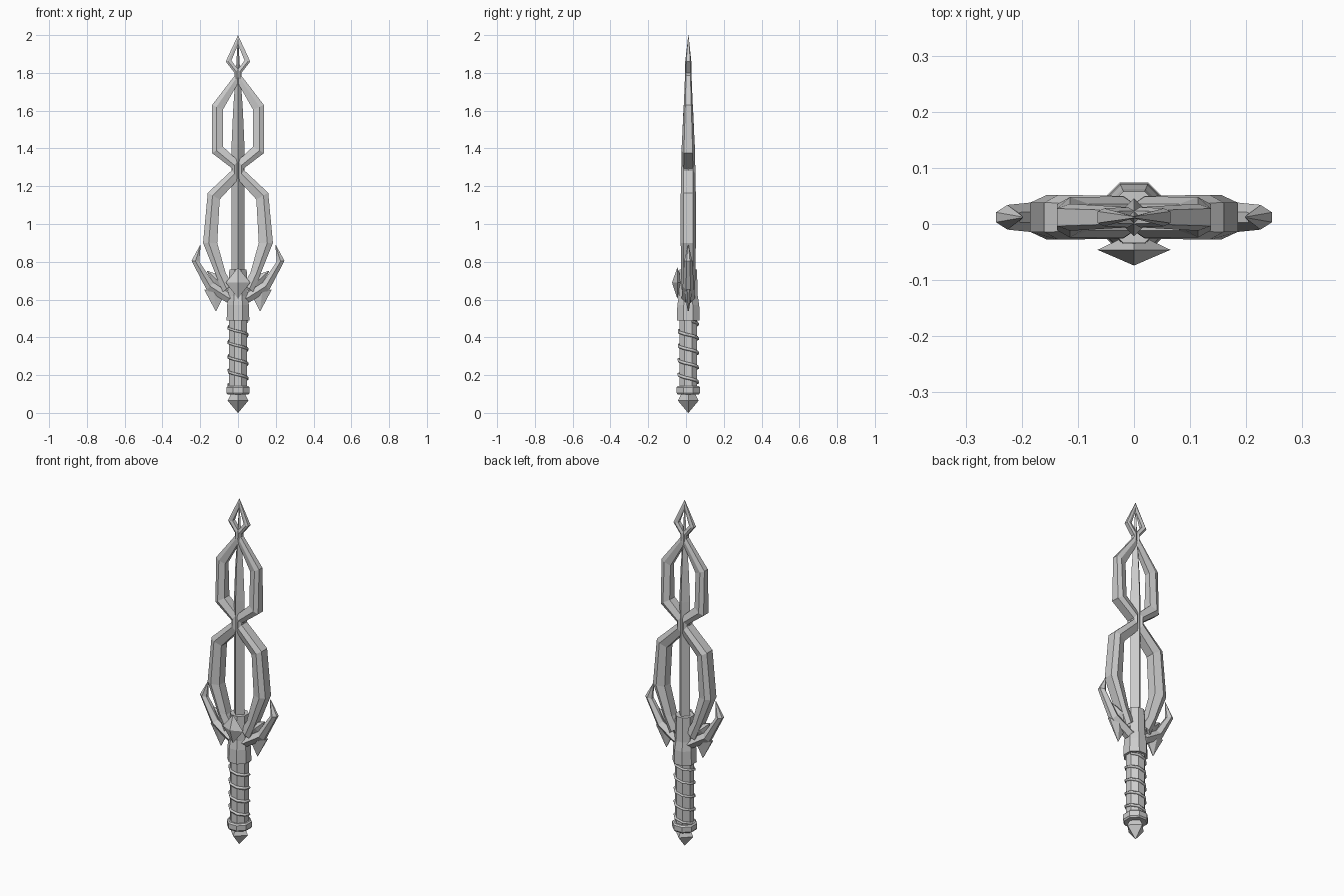
import bpy, bmesh, math

if "Cube" in bpy.data.objects:
    bpy.data.objects.remove(bpy.data.objects["Cube"])

YC = 0.012  # depth of the sword's middle plane


def finish(name, bm, mirror=False):
    bmesh.ops.recalc_face_normals(bm, faces=bm.faces)
    me = bpy.data.meshes.new(name)
    bm.to_mesh(me)
    bm.free()
    ob = bpy.data.objects.new(name, me)
    bpy.context.collection.objects.link(ob)
    if mirror:
        ob.modifiers.new("Mirror", 'MIRROR')
    return ob


def skin(name, rings, mirror=False):
    """Join equal rings of points into a closed solid."""
    bm = bmesh.new()
    vs = [[bm.verts.new(p) for p in r] for r in rings]
    n = len(rings[0])
    for a, b in zip(vs, vs[1:]):
        for i in range(n):
            j = (i + 1) % n
            bm.faces.new((a[i], a[j], b[j], b[i]))
    bm.faces.new(vs[0][::-1])
    bm.faces.new(vs[-1])
    return finish(name, bm, mirror)


def bar(name, rows, ridge=0.4, edge=0.65):
    """Mirrored faceted bar; rows = outer (x, z), inner (x, z), half thickness."""
    rings = []
    for (ox, oz), (ix, iz), t in rows:
        mx, mz = ox + (ix - ox) * ridge, oz + (iz - oz) * ridge
        rings.append([(ox, YC - edge * t, oz), (mx, YC - t, mz), (ix, YC - edge * t, iz),
                      (ix, YC + edge * t, iz), (mx, YC + t, mz), (ox, YC + edge * t, oz)])
    return skin(name, rings, True)


def turned(name, profile, n, turn, sx=1.0):
    """Low-poly turned part; profile = apothem or corner radius, z."""
    return skin(name, [[(sx * r * math.cos(turn + math.tau * i / n),
                         YC + r * math.sin(turn + math.tau * i / n), z)
                        for i in range(n)] for r, z in profile])


# Open blade: two strands meeting at each crossing
bar("blade_strand", [
    ((-.08, .64), (-.03, .68), .036),
    ((-.125, .75), (-.065, .74), .038),
    ((-.185, .90), (-.11, .90), .040),
    ((-.16, 1.165), (-.097, 1.13), .040),
    ((-.032, 1.285), (0, 1.235), .038),
    ((-.032, 1.295), (0, 1.335), .037),
    ((-.137, 1.375), (-.08, 1.41), .036),
    ((-.137, 1.63), (-.08, 1.605), .024),
    ((-.018, 1.785), (0, 1.745), .018),
    ((-.018, 1.80), (0, 1.82), .018),
    ((-.065, 1.86), (-.035, 1.865), .016),
    ((0, 2.0), (0, 1.95), .002)])

# Central diamond spine
turned("blade_spine", [(.034, .66), (.034, 1.42), (.026, 1.6), (.012, 1.8), (.003, 1.95)], 4, 0)

# Guard arms, lower barbs and upper leaves
bar("guard_arm", [
    ((0, .565), (0, .63), .036),
    ((-.06, .585), (-.045, .635), .035),
    ((-.165, .65), (-.13, .69), .030),
    ((-.246, .805), (-.205, .80), .022),
    ((-.20, .89), (-.198, .885), .002)], ridge=.5, edge=.4)
bar("guard_barb", [
    ((-.18, .655), (-.075, .62), .020),
    ((-.119, .54), (-.115, .54), .003)], ridge=.5, edge=.3)
bar("guard_leaf", [
    ((-.06, .63), (-.03, .70), .030),
    ((-.13, .685), (-.10, .73), .024),
    ((-.165, .75), (-.16, .752), .003)], ridge=.5, edge=.3)

# Collar, grip and ring: octagons with a flat facing front
K, T8 = 1 / math.cos(math.pi / 8), math.pi / 8
turned("collar", [(.060 * K, .49), (.058 * K, .57), (.050 * K, .62), (.046 * K, .76)], 8, T8)
turned("grip", [(.047 * K, .11), (.047 * K, .50)], 8, T8)
turned("grip_ring", [(.056 * K, .098), (.062 * K, .106), (.062 * K, .135), (.055 * K, .142)], 8, T8)

# Four-sided pommel
turned("pommel", [(.035, .105), (.055, .065), (.001, 0)], 4, 0)

# Spiral wrap around the grip
cu = bpy.data.curves.new("grip_wrap", 'CURVE')
cu.dimensions = '3D'
cu.bevel_depth = .008
cu.bevel_resolution = 0
cu.use_fill_caps = True
sp = cu.splines.new('POLY')
steps = 8 * 4 + 4
sp.points.add(steps)
for i, p in enumerate(sp.points):
    a = T8 + i * math.tau / 8
    p.co = (.053 * math.cos(a), YC + .053 * math.sin(a), .485 - .345 * i / steps, 1)
bpy.context.collection.objects.link(bpy.data.objects.new("grip_wrap", cu))

# Front gem: stretched octahedron
bm = bmesh.new()
rim = [bm.verts.new(p) for p in ((-.065, -.046, .69), (0, -.046, .605), (.065, -.046, .69), (0, -.046, .77))]
for tip in ((0, -.074, .69), (0, -.015, .69)):
    v = bm.verts.new(tip)
    for i in range(4):
        bm.faces.new((rim[i], rim[(i + 1) % 4], v))
finish("guard_gem", bm)
